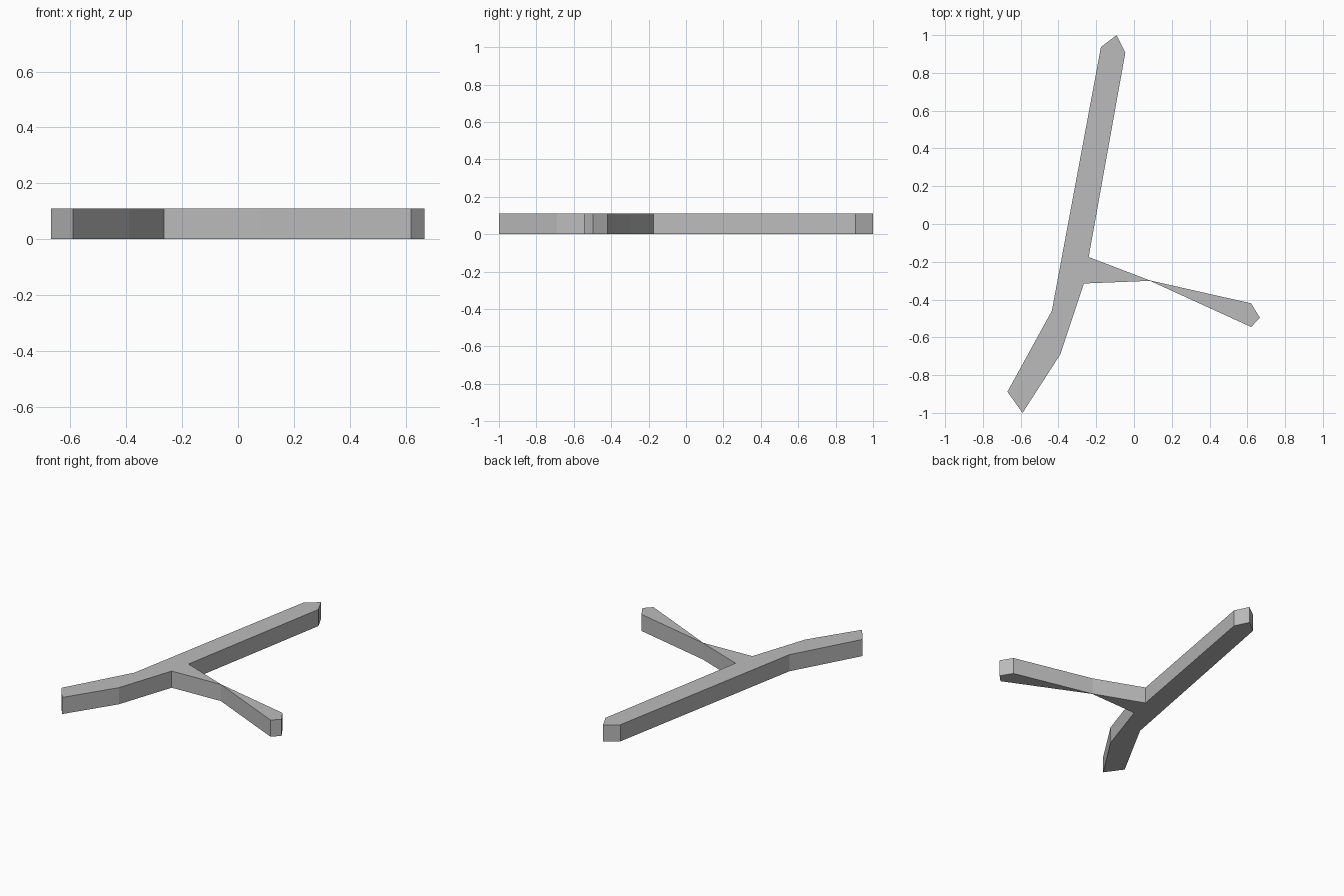
import bpy
import bmesh

HEIGHT = 0.11

cube = bpy.data.objects.get("Cube")
if cube:
    bpy.data.objects.remove(cube, do_unlink=True)

# Plain grey material
grey = bpy.data.materials.new("plain_grey")
grey.use_nodes = True
colour = (0.5, 0.5, 0.5, 1)
grey.diffuse_color = colour
grey.node_tree.nodes["Principled BSDF"].inputs["Base Color"].default_value = colour

# Plan outline, counter-clockwise from the front end of the bent bar
bar_right = [(-0.59, -1.0), (-0.39, -0.69), (-0.265, -0.315)]
branch = [(0.085, -0.301), (0.62, -0.545), (0.667, -0.497),
          (0.62, -0.42), (0.085, -0.299)]
bar_left = [(-0.24, -0.175), (-0.046, 0.907), (-0.092, 1.0),
            (-0.175, 0.937), (-0.435, -0.46), (-0.67, -0.888)]


def extrude_outline(name, outline, height):
    """Raise a flat outline into a flat-shaded solid."""
    bm = bmesh.new()
    base = bm.faces.new([bm.verts.new((x, y, 0)) for x, y in outline])
    raised = bmesh.ops.extrude_face_region(bm, geom=[base], use_keep_orig=True)
    top = [v for v in raised["geom"] if isinstance(v, bmesh.types.BMVert)]
    bmesh.ops.translate(bm, verts=top, vec=(0, 0, height))
    bmesh.ops.recalc_face_normals(bm, faces=bm.faces)
    mesh = bpy.data.meshes.new(name)
    bm.to_mesh(mesh)
    bm.free()
    mesh.materials.append(grey)
    obj = bpy.data.objects.new(name, mesh)
    bpy.context.collection.objects.link(obj)
    return obj


# Forked slab: bent bar with a pinched side branch
extrude_outline("forked_slab", bar_right + branch + bar_left, HEIGHT)
